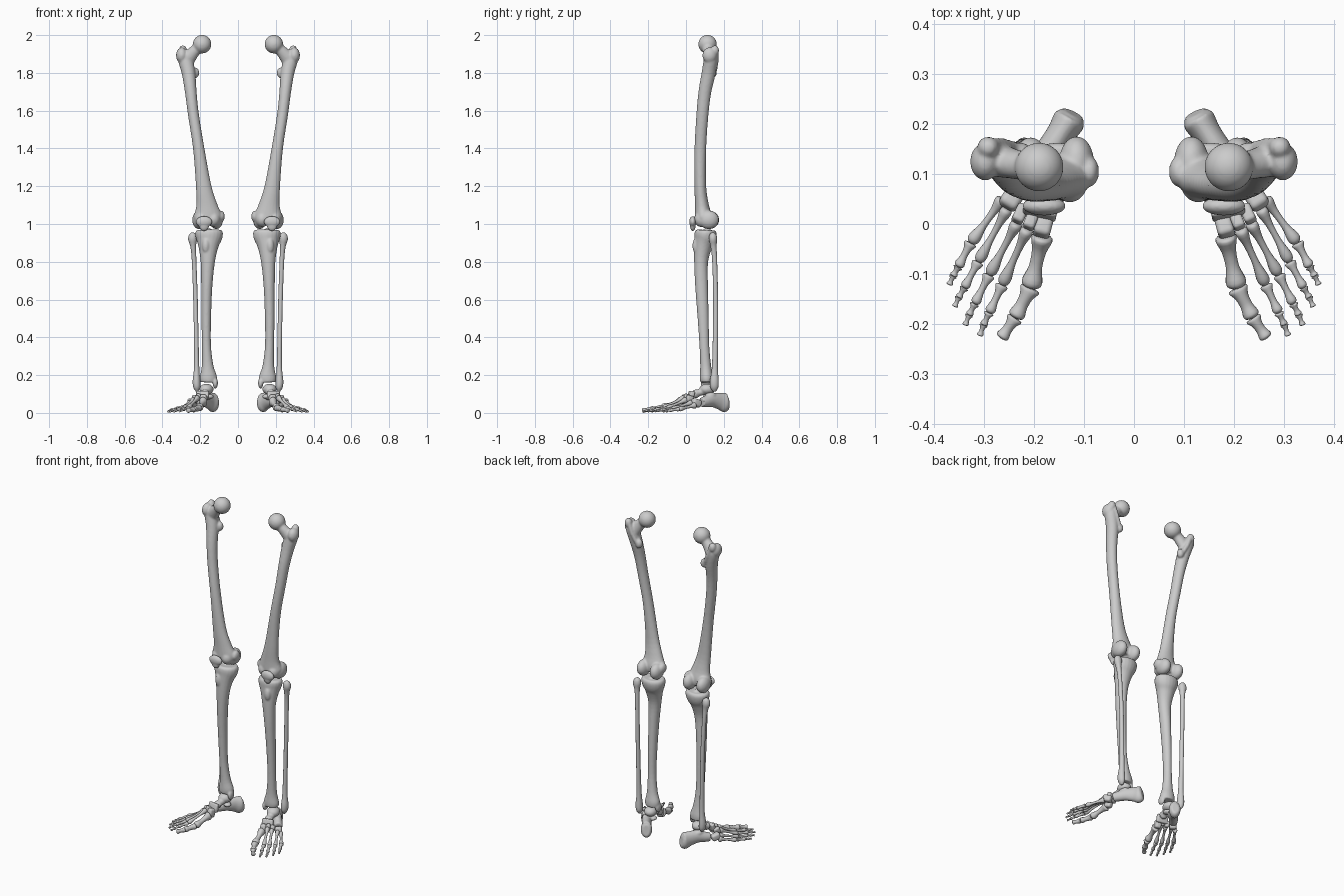
import bpy, bmesh, math
from mathutils import Vector, Matrix

X, Z = Vector((1, 0, 0)), Vector((0, 0, 1))


def spline(pts, steps):
    # smooth curve through points of any dimension
    pts = [Vector(p) for p in pts]
    out = []
    for i in range(len(pts) - 1):
        a, b, c, d = pts[max(i - 1, 0)], pts[i], pts[i + 1], pts[min(i + 2, len(pts) - 1)]
        for k in range(steps):
            t = k / steps
            out.append(0.5 * (2 * b + (c - a) * t + (2 * a - 5 * b + 4 * c - d) * t * t
                              + (3 * b - a - 3 * c + d) * t ** 3))
    return out + [pts[-1]]


def tube(bm, pts, ref=X, sides=20, steps=4):
    # points are x, y, z, radius along ref, radius across ref
    pts = spline(pts, steps)
    pos = [Vector(p[:3]) for p in pts]
    rings = []
    for i, p in enumerate(pts):
        t = (pos[min(i + 1, len(pos) - 1)] - pos[max(i - 1, 0)]).normalized()
        a = (ref - t * ref.dot(t)).normalized()
        b = t.cross(a)
        ra, rb = max(p[3], 0.001), max(p[4], 0.001)
        rings.append([bm.verts.new(pos[i] + a * ra * math.cos(u) + b * rb * math.sin(u))
                      for u in (2 * math.pi * k / sides for k in range(sides))])
    for r, s in zip(rings, rings[1:]):
        for k in range(sides):
            n = (k + 1) % sides
            bm.faces.new((r[k], r[n], s[n], s[k]))
    bm.faces.new(rings[0][::-1])
    bm.faces.new(rings[-1])


def ball(bm, c, r, yaw=0, tilt=0):
    m = (Matrix.Translation(c) @ Matrix.Rotation(math.radians(yaw), 4, 'Z')
         @ Matrix.Rotation(math.radians(tilt), 4, 'Y') @ Matrix.Diagonal((*r, 1)))
    bmesh.ops.create_uvsphere(bm, u_segments=28, v_segments=18, radius=1, matrix=m)


def finish(bm, name, voxel=0, bevel=0, smooth=4):
    # make the bone at x > 0, blend its pieces, mirror it to the other leg
    bmesh.ops.recalc_face_normals(bm, faces=bm.faces)
    for f in bm.faces:
        f.smooth = True
    me = bpy.data.meshes.new(name)
    bm.to_mesh(me)
    bm.free()
    ob = bpy.data.objects.new(name, me)
    bpy.context.collection.objects.link(ob)
    if voxel:
        m = ob.modifiers.new("blend", 'REMESH')
        m.mode, m.voxel_size, m.use_smooth_shade = 'VOXEL', voxel, True
        m = ob.modifiers.new("soften", 'SMOOTH')
        m.factor, m.iterations = 0.5, smooth
    if bevel:
        m = ob.modifiers.new("round", 'BEVEL')
        m.width, m.segments = bevel, 4
    m = ob.modifiers.new("other_leg", 'MIRROR')
    m.use_mirror_merge = False
    return ob


# thigh bone: shaft, ball head, neck, trochanters, knee condyles
bm = bmesh.new()
tube(bm, [(.288, .135, 1.915, .02, .025), (.281, .132, 1.88, .038, .036), (.262, .12, 1.80, .036, .037),
          (.25, .10, 1.70, .031, .034), (.236, .087, 1.58, .029, .032), (.208, .076, 1.40, .030, .031),
          (.182, .076, 1.20, .041, .031), (.166, .084, 1.10, .056, .037), (.160, .092, 1.04, .076, .045),
          (.160, .092, 1.005, .06, .038)])
ball(bm, (.19, .114, 1.952), (.049, .049, .049))
tube(bm, [(.195, .114, 1.945, .032, .032), (.23, .118, 1.915, .031, .029), (.275, .128, 1.865, .045, .033)])
ball(bm, (.298, .125, 1.893), (.030, .038, .042))
ball(bm, (.292, .153, 1.918), (.022, .022, .028))
tube(bm, [(.285, .158, 1.92, .014, .014), (.262, .158, 1.86, .013, .014), (.232, .148, 1.80, .012, .014)])
ball(bm, (.226, .142, 1.80), (.021, .021, .028))
for x, y in ((.115, .123), (.207, .121)):
    ball(bm, (x, y, 1.022), (.035, .053, .049))
    ball(bm, (x + (.16 - x) * .3, .085, 1.025), (.036, .042, .042))
ball(bm, (.088, .105, 1.04), (.018, .03, .03))
finish(bm, "thigh_bone", .0055)

# knee cap
bm = bmesh.new()
ball(bm, (.18, .036, 1.012), (.044, .019, .030))
ball(bm, (.18, .036, .993), (.027, .015, .031))
finish(bm, "knee_cap", .005)

# shin bone: plateau, shaft, ankle end
bm = bmesh.new()
tube(bm, [(.153, .106, .968, .064, .048), (.153, .105, .955, .073, .058), (.154, .101, .925, .070, .058),
          (.157, .09, .88, .053, .048), (.160, .080, .80, .038, .037), (.165, .082, .68, .030, .034),
          (.168, .09, .52, .026, .030), (.167, .097, .36, .024, .026), (.161, .104, .25, .031, .029),
          (.157, .108, .19, .046, .035), (.157, .109, .162, .043, .033)])
ball(bm, (.17, .052, .885), (.020, .018, .04))
ball(bm, (.155, .112, .966), (.015, .02, .013))
ball(bm, (.120, .102, .158), (.014, .025, .030))
finish(bm, "shin_bone", .005)

# outer lower leg bone
bm = bmesh.new()
tube(bm, [(.236, .142, .955, .004, .004), (.238, .142, .945, .018, .017), (.240, .143, .92, .024, .022),
          (.237, .146, .88, .015, .016), (.232, .152, .80, .012, .013), (.225, .157, .60, .012, .013),
          (.221, .156, .40, .012, .014), (.219, .153, .24, .014, .016), (.220, .150, .17, .020, .023),
          (.218, .150, .135, .018, .021), (.216, .150, .113, .006, .008)])
finish(bm, "outer_leg_bone")

# heel bone
bm = bmesh.new()
tube(bm, [(.122, .222, .056, .034, .022), (.130, .207, .055, .052, .033), (.148, .180, .062, .045, .028),
          (.175, .140, .068, .038, .028), (.205, .105, .060, .030, .026), (.222, .082, .056, .026, .024)], Z)
ball(bm, (.178, .132, .092), (.027, .032, .018), 30)
ball(bm, (.150, .110, .086), (.022, .022, .013), 30)
finish(bm, "heel_bone", .005, smooth=3)

# ankle bone
bm = bmesh.new()
ball(bm, (.167, .112, .125), (.037, .042, .029), 15)
tube(bm, [(.168, .10, .118, .022, .026), (.173, .07, .108, .019, .021), (.177, .048, .102, .02, .026)], Z)
ball(bm, (.177, .052, .101), (.022, .022, .023), 20)
finish(bm, "ankle_bone", .004)

# mid-foot bones: centre, half size, yaw
mid = {"boat_bone": ((.188, .026, .092), (.034, .012, .024), 12),
       "wedge_bone_inner": ((.182, -.006, .070), (.017, .021, .025), 15),
       "wedge_bone_middle": ((.208, .004, .083), (.012, .015, .017), 22),
       "wedge_bone_outer": ((.228, .020, .074), (.012, .019, .018), 25),
       "cube_bone": ((.243, .054, .053), (.020, .026, .020), 32)}
for name, (c, h, yaw) in mid.items():
    bm = bmesh.new()
    bmesh.ops.create_cube(bm, size=2, matrix=Matrix.Translation(c)
                          @ Matrix.Rotation(math.radians(yaw), 4, 'Z') @ Matrix.Rotation(-.3, 4, 'X')
                          @ Matrix.Diagonal((*h, 1)))
    finish(bm, name, bevel=min(h) * .6)


def long_bone(name, p, q, base, neck, head, tall=1.0):
    # waisted bone with a wide base and a round head
    p, q = Vector(p), Vector(q)
    shape = ((0, base * .75, tall), (.06, base, tall), (.28, neck * 1.1, 1.1), (.6, neck, 1),
             (.86, head, 1), (.96, head * .8, 1), (1, head * .3, 1))
    bm = bmesh.new()
    tube(bm, [(*p.lerp(q, t), r * k, r) for t, r, k in shape], Z, 14, 3)
    finish(bm, name)


# each ray: joints from mid-foot to toe tip, then size
rays = [([(.183, -.024, .060), (.207, -.128, .026), (.238, -.188, .018), (.266, -.229, .013)], .021),
        ([(.213, -.010, .080), (.264, -.122, .026), (.290, -.178, .020), (.301, -.202, .013), (.309, -.224, .009)], .0135),
        ([(.234, .002, .070), (.290, -.102, .024), (.319, -.160, .018), (.330, -.182, .012), (.338, -.203, .008)], .013),
        ([(.254, .030, .054), (.312, -.076, .021), (.340, -.128, .016), (.351, -.147, .011), (.359, -.166, .008)], .0125),
        ([(.263, .050, .040), (.327, -.038, .019), (.352, -.086, .014), (.362, -.104, .010), (.370, -.122, .007)], .0135)]
for n, (joints, r) in enumerate(rays, 1):
    for k, (p, q) in enumerate(zip(joints, joints[1:])):
        name = f"foot_ray_{n}" if k == 0 else f"toe_{n}_segment_{k}"
        s = r * (1, .98, .74, .62)[k] if n > 1 else r * (1.05, 1, .8)[k]
        waist = s * (.62 if n == 1 else .55)
        long_bone(name, p, q, s, waist, s * (.95 if k == 0 else .8), 1.25 if k == 0 else .8)
